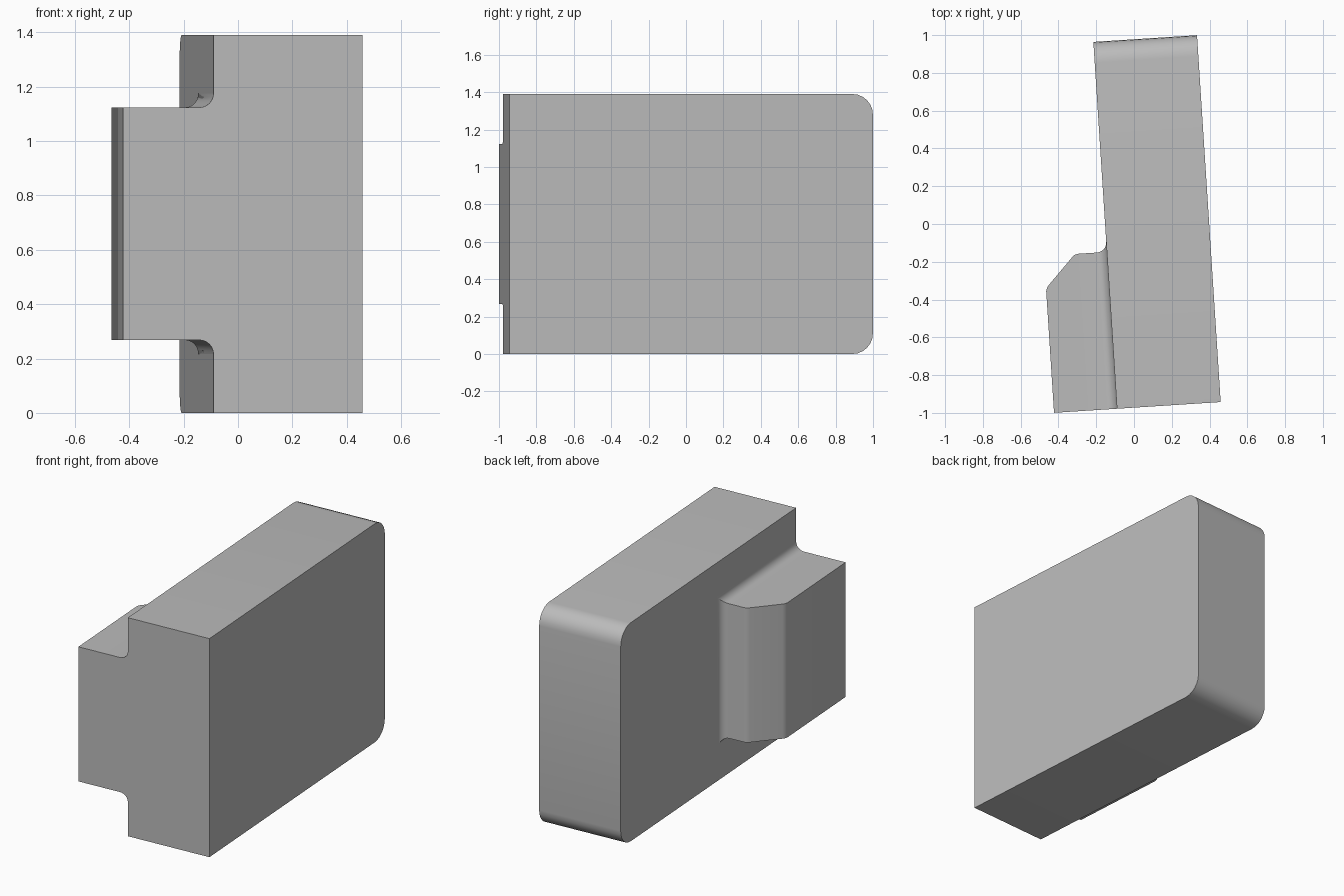
import bpy, bmesh, math

if "Cube" in bpy.data.objects:
    bpy.data.objects.remove(bpy.data.objects["Cube"])

WIDTH, LENGTH, HEIGHT = 0.55, 1.946, 1.39
CORNER, FILLET, STEPS = 0.11, 0.052, 6
TILT = math.radians(3.69)
BOSS_LOW, BOSS_HIGH, BOSS_END = 0.268, 1.124, 0.832

grey = bpy.data.materials.new("plain grey")
grey.use_nodes = True
grey.diffuse_color = (0.5, 0.5, 0.5, 1)
grey.node_tree.nodes["Principled BSDF"].inputs["Base Color"].default_value = (0.5, 0.5, 0.5, 1)


def loft(name, rings, cap_start=True):
    """Skin matching closed rings, cap the ends, and turn into place."""
    bm = bmesh.new()
    loops = [[bm.verts.new(p) for p in ring] for ring in rings]
    for a, b in zip(loops, loops[1:]):
        for i in range(len(a)):
            j = (i + 1) % len(a)
            bm.faces.new((a[i], a[j], b[j], b[i]))
    bm.faces.new(loops[-1])
    if cap_start:
        bm.faces.new(loops[0][::-1])
    bmesh.ops.recalc_face_normals(bm, faces=bm.faces)
    mesh = bpy.data.meshes.new(name)
    bm.to_mesh(mesh)
    bm.free()
    mesh.materials.append(grey)
    obj = bpy.data.objects.new(name, mesh)
    bpy.context.collection.objects.link(obj)
    obj.location = (-0.09, -0.978, 0)
    obj.rotation_euler.z = TILT
    bpy.ops.object.select_all(action='DESELECT')
    obj.select_set(True)
    bpy.context.view_layer.objects.active = obj
    bpy.ops.object.shade_smooth_by_angle(angle=math.radians(30))
    return obj


# Main block: side profile with both rear corners rounded
profile = [(0, HEIGHT), (0, 0)]
for centre_z, start in ((CORNER, -90), (HEIGHT - CORNER, 0)):
    for i in range(STEPS + 1):
        t = math.radians(start + 90 * i / STEPS)
        profile.append((LENGTH - CORNER + CORNER * math.cos(t),
                        centre_z + CORNER * math.sin(t)))
loft("main_block", [[(x, y, z) for y, z in profile] for x in (0, WIDTH)])

# Side boss: rectangles stacked outward, flared at the root fillet
layers = []
for i in range(STEPS + 1):
    t = math.radians(90 * i / STEPS)
    flare = FILLET * (1 - math.sin(t))
    layers.append((FILLET * (math.cos(t) - 1), BOSS_END + flare, flare))
# Softened slanted rear corner
for x, end in ((-0.155, BOSS_END), (-0.172, 0.827), (-0.185, 0.816),
               (-0.318, 0.677), (-0.328, 0.664), (-0.334, 0.645)):
    layers.append((x, end, 0))
rings = [[(x, 0, BOSS_LOW - f), (x, end, BOSS_LOW - f),
          (x, end, BOSS_HIGH + f), (x, 0, BOSS_HIGH + f)] for x, end, f in layers]
boss = loft("side_boss", rings, cap_start=False)

# The open root leaves normals ambiguous, so make sure they face outward
outer = max(boss.data.polygons, key=lambda p: -p.center.x)
if outer.normal.x > 0:
    boss.data.flip_normals()
